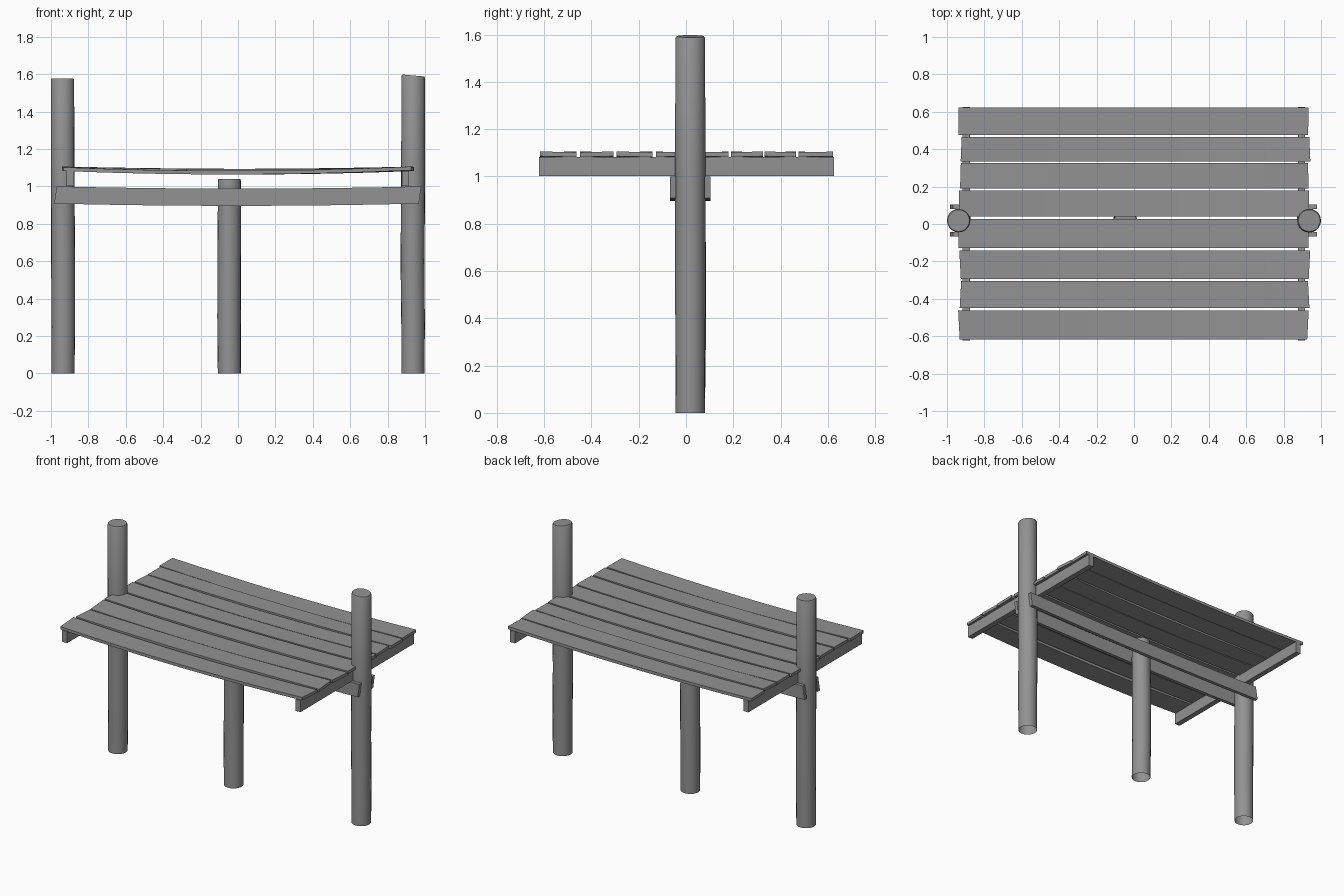
import bpy, bmesh, math

if "Cube" in bpy.data.objects:
    bpy.data.objects.remove(bpy.data.objects["Cube"])

AXIS_Y = 0.018

# Dark grey weathered timber
timber = bpy.data.materials.new("dark_timber")
timber.diffuse_color = (0.29, 0.29, 0.29, 1)
timber.use_nodes = True
timber.node_tree.nodes["Principled BSDF"].inputs["Base Color"].default_value = timber.diffuse_color


def finish(name, bm):
    bmesh.ops.recalc_face_normals(bm, faces=bm.faces[:])
    me = bpy.data.meshes.new(name)
    bm.to_mesh(me)
    bm.free()
    me.materials.append(timber)
    ob = bpy.data.objects.new(name, me)
    bpy.context.collection.objects.link(ob)
    return ob


def post(name, path, slant, sides=20):
    """Round timber: path rows are (x, y, z, radius); top cut is slanted in x."""
    bm = bmesh.new()
    rings = []
    for k, (cx, cy, z, r) in enumerate(path):
        top = k >= len(path) - 2
        ring = []
        for i in range(sides):
            a = 2 * math.pi * i / sides
            dx, dy = r * math.cos(a), r * math.sin(a)
            ring.append(bm.verts.new((cx + dx, cy + dy, z + (slant * dx if top else 0))))
        rings.append(ring)
    for lo, hi in zip(rings, rings[1:]):
        for i in range(sides):
            j = (i + 1) % sides
            bm.faces.new((lo[i], lo[j], hi[j], hi[i])).smooth = True
    bm.faces.new(rings[-1])
    ob = finish(name, bm)
    # sharp rim at the cut top
    bpy.context.view_layer.objects.active = ob
    ob.select_set(True)
    bpy.ops.object.shade_smooth_by_angle(angle=math.radians(35))
    ob.select_set(False)


def board(name, xl, xr, y0, y1, z0, z1, sag=0.0, skew=0.0, lean=(0, 0), roll=0.0, n=8):
    """Sagging board along x. skew slants the ends in plan, lean slants them in elevation."""
    bm = bmesh.new()
    rings = []
    for k in range(n + 1):
        t = k / n
        bow = 1 - (2 * t - 1) ** 2
        ring = []
        for y, z, sy, sz in ((y0, z0, -1, -1), (y1, z0, 1, -1), (y1, z1, 1, 1), (y0, z1, -1, 1)):
            x = xl + (xr - xl) * t + skew * sy * (1 - 2 * t)
            x += sz * (lean[0] * (1 - t) + lean[1] * t)
            ring.append(bm.verts.new((x, y, z - sag * bow + roll * sy * (1 - 2 * t))))
        rings.append(ring)
    for a, b in zip(rings, rings[1:]):
        for i in range(4):
            j = (i + 1) % 4
            bm.faces.new((a[i], a[j], b[j], b[i]))
    bm.faces.new(rings[0])
    bm.faces.new(rings[-1])
    finish(name, bm)


# Round posts, open at the foot
Y = AXIS_Y
post("left_post", [(-0.936, Y, 0, 0.062), (-0.934, Y, 0.25, 0.063), (-0.935, Y, 0.6, 0.064),
                   (-0.937, Y, 1.0, 0.063), (-0.938, Y, 1.57, 0.062), (-0.938, Y, 1.577, 0.058)], 0)
post("right_post", [(0.935, Y, 0, 0.062), (0.936, Y, 0.25, 0.063), (0.933, Y, 0.6, 0.064),
                    (0.936, Y, 1.0, 0.064), (0.937, Y, 1.584, 0.063), (0.937, Y, 1.593, 0.058)], -0.09)
post("middle_post", [(-0.046, Y, 0, 0.062), (-0.048, Y + 0.003, 0.3, 0.063), (-0.047, Y + 0.004, 0.65, 0.063),
                     (-0.046, Y, 0.9, 0.062), (-0.046, Y, 1.03, 0.061), (-0.046, Y, 1.04, 0.059)], 0)

# Pair of long beams clamping the posts
for side, label in ((-1, "front"), (1, "back")):
    ym = Y + side * 0.073
    board(label + "_beam", -0.976, 0.973, ym - 0.012, ym + 0.012, 0.908, 1.0,
          sag=0.012, lean=(0.007, 0.006))

# Cross joists
for x, label in ((-0.897, "left"), (0.896, "right")):
    board(label + "_joist", x - 0.019, x + 0.019, -0.622, 0.625, 1.002, 1.083, n=1)

# Deck planks: y0, y1, x left, x right, sag, end skew, roll
planks = [
    (-0.618, -0.463, -0.936, 0.930, 0.020, 0.004, 0.002),
    (-0.449, -0.306, -0.928, 0.934, 0.012, -0.004, -0.002),
    (-0.295, -0.141, -0.930, 0.938, 0.018, 0.004, 0.002),
    (-0.127, 0.026, -0.938, 0.934, 0.014, 0.0, -0.001),
    (0.040, 0.180, -0.936, 0.936, 0.014, 0.0, 0.001),
    (0.190, 0.325, -0.928, 0.932, 0.018, -0.002, -0.002),
    (0.333, 0.466, -0.924, 0.940, 0.010, -0.003, 0.002),
    (0.475, 0.622, -0.938, 0.932, 0.016, 0.001, -0.001),
]
for i, (y0, y1, xl, xr, sag, skew, roll) in enumerate(planks):
    board("deck_plank_%d" % (i + 1), xl, xr, y0, y1, 1.084, 1.104,
          sag=sag, skew=-skew, roll=roll)
